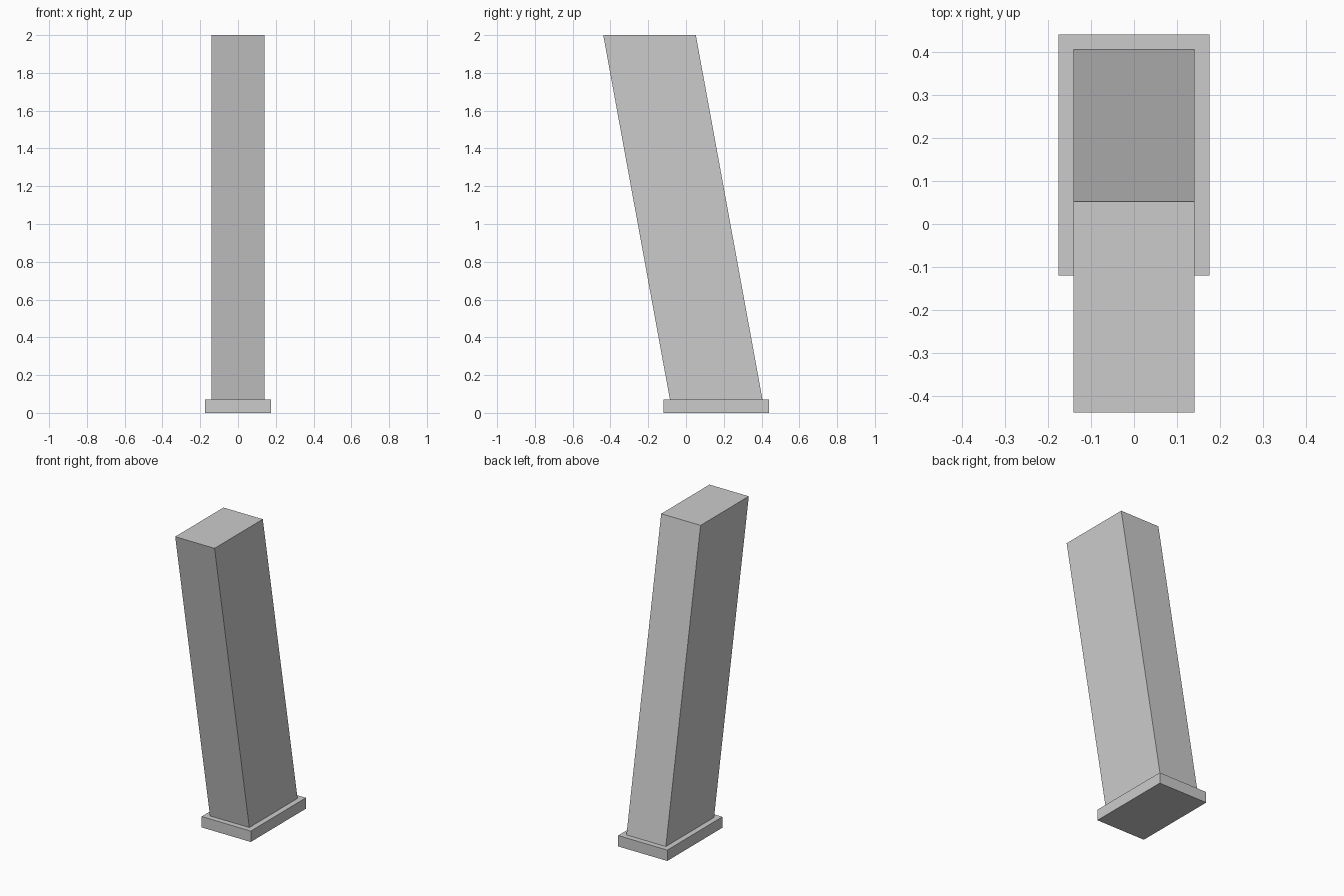
import bpy
import bmesh

if "Cube" in bpy.data.objects:
    bpy.data.objects.remove(bpy.data.objects["Cube"])


def leaning_block(name, half_x, depth, z0, z1, y0, y1):
    """Box with its bottom centred on y0 and its top centred on y1."""
    bm = bmesh.new()
    bmesh.ops.create_cube(bm, size=1)
    for v in bm.verts:
        top = v.co.z > 0
        v.co = (v.co.x * 2 * half_x,
                v.co.y * depth + (y1 if top else y0),
                z1 if top else z0)
    mesh = bpy.data.meshes.new(name)
    bm.to_mesh(mesh)
    bm.free()
    obj = bpy.data.objects.new(name, mesh)
    bpy.context.collection.objects.link(obj)
    return obj


# Flat foot plate
leaning_block("base_plate", 0.175, 0.56, 0, 0.07, 0.16, 0.16)

# Sheared pillar leaning toward the front
leaning_block("leaning_pillar", 0.14, 0.49, 0.07, 2.0, 0.16, -0.193)
